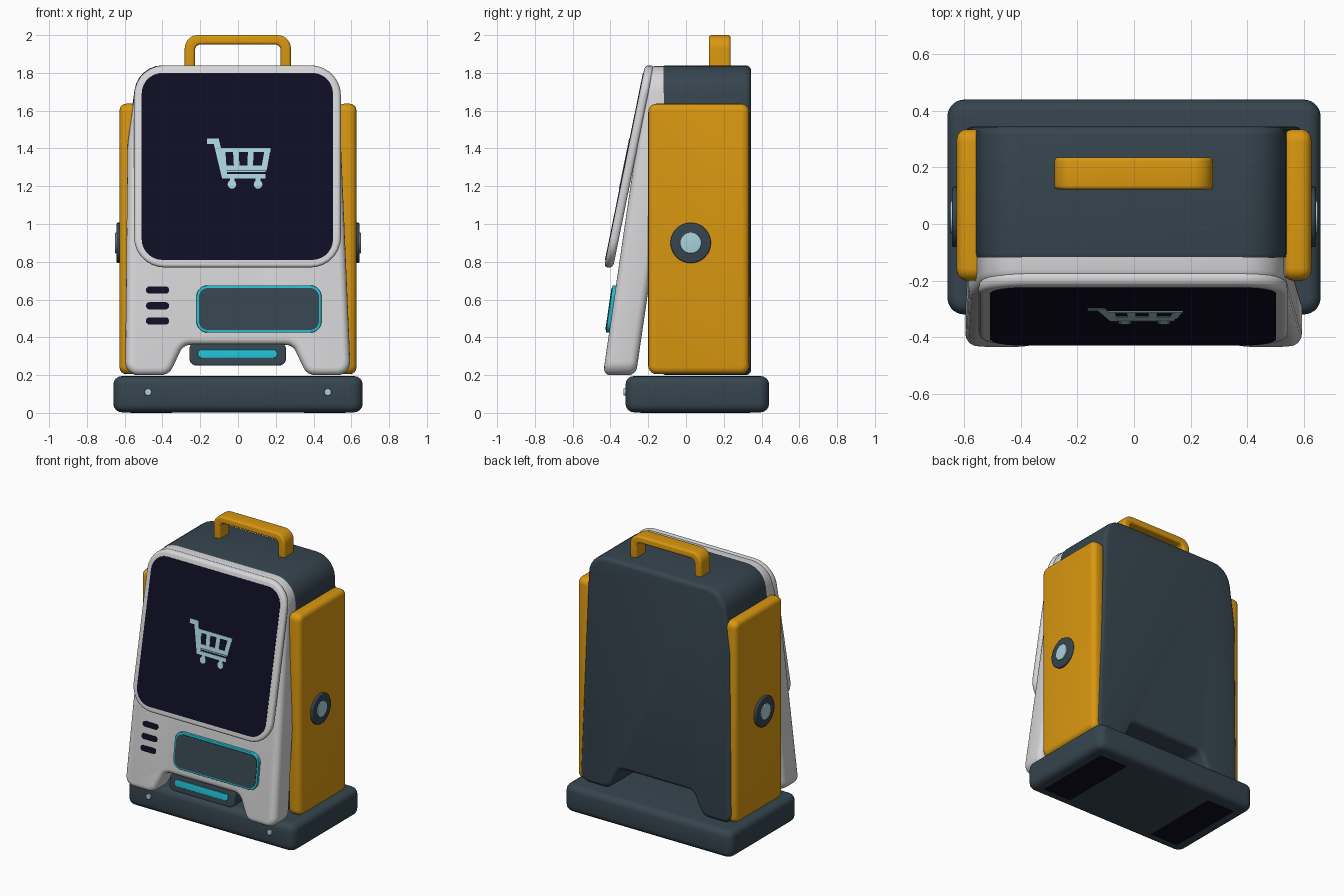
import bpy, bmesh, math
from mathutils import Vector

if "Cube" in bpy.data.objects:
    bpy.data.objects.remove(bpy.data.objects["Cube"])


def material(name, r, g, b):
    lin = [((c / 255 + 0.055) / 1.055) ** 2.4 if c > 10 else c / 255 / 12.92 for c in (r, g, b)]
    m = bpy.data.materials.new(name)
    m.diffuse_color = (*lin, 1)
    m.use_nodes = True
    m.node_tree.nodes["Principled BSDF"].inputs["Base Color"].default_value = m.diffuse_color
    return m


SLATE = material("slate", 54, 69, 79)
ORANGE = material("amber", 218, 152, 16)
WHITE = material("light_grey", 214, 214, 216)
NAVY = material("navy", 15, 14, 36)
TEAL = material("teal", 34, 188, 208)
PALE = material("pale_blue", 170, 210, 220)


def rounded(corners):
    """Outline from (u, v, radius) corners."""
    pts, n = [], len(corners)
    for i, (x, y, r) in enumerate(corners):
        p = Vector((x, y))
        if r <= 0:
            pts.append((x, y))
            continue
        a = (Vector(corners[i - 1][:2]) - p).normalized()
        b = (Vector(corners[(i + 1) % n][:2]) - p).normalized()
        half = a.angle(b) / 2
        c = p + (a + b).normalized() * r / math.sin(half)
        d0 = p + a * r / math.tan(half) - c
        d1 = p + b * r / math.tan(half) - c
        a0 = math.atan2(d0.y, d0.x)
        sweep = (math.atan2(d1.y, d1.x) - a0 + math.pi) % (2 * math.pi) - math.pi
        k = max(2, round(abs(sweep) / (math.pi / 14)))
        for j in range(k + 1):
            t = a0 + sweep * j / k
            pts.append((c.x + r * math.cos(t), c.y + r * math.sin(t)))
    return pts


def rect(u0, u1, v0, v1, r):
    return rounded([(u0, v0, r), (u0, v1, r), (u1, v1, r), (u1, v0, r)])


def circle(u, v, r, n=32):
    return [(u + r * math.cos(2 * math.pi * i / n), v + r * math.sin(2 * math.pi * i / n)) for i in range(n)]


# Mappings from outline (u, v) and depth w to space
def along_x(u, v, w): return (w, u, v)
def along_y(u, v, w): return (u, w, v)
def along_z(u, v, w): return (u, v, w)
def on_panel(u, v, w): return (u, -0.44 + 0.146 * (v - 0.2) + w, v)
def on_bezel(u, v, w): return (u, -0.434 + 0.203 * (v - 0.77) + w, v)


def prism(name, outlines, w0, w1, mapping, mat, bevel=0.0):
    """Extrude one outline (or a list of them) from w0 to w1, rounding the rims."""
    if not isinstance(outlines[0], list):
        outlines = [outlines]
    bm = bmesh.new()
    for pts in outlines:
        lo = [bm.verts.new(mapping(u, v, w0)) for u, v in pts]
        hi = [bm.verts.new(mapping(u, v, w1)) for u, v in pts]
        caps = [bm.faces.new(lo), bm.faces.new(hi)]
        for i in range(len(pts)):
            j = (i + 1) % len(pts)
            bm.faces.new((lo[i], lo[j], hi[j], hi[i]))
    bmesh.ops.recalc_face_normals(bm, faces=bm.faces)
    if bevel:
        rims = list({e for f in caps for e in f.edges})
        bmesh.ops.bevel(bm, geom=rims, offset=bevel, offset_type='OFFSET', segments=4,
                        profile=0.5, affect='EDGES', clamp_overlap=False)
    me = bpy.data.meshes.new(name)
    bm.to_mesh(me)
    bm.free()
    me.materials.append(mat)
    ob = bpy.data.objects.new(name, me)
    bpy.context.collection.objects.link(ob)
    bpy.ops.object.select_all(action='DESELECT')
    ob.select_set(True)
    bpy.context.view_layer.objects.active = ob
    bpy.ops.object.shade_smooth_by_angle(angle=math.radians(35))
    return ob


# Base with two pads underneath
prism("base", rect(-0.66, 0.66, -0.32, 0.44, 0.06), 0.003, 0.195, along_z, SLATE, 0.045)
for s, side in ((-1, "left"), (1, "right")):
    x0, x1 = sorted((s * 0.35, s * 0.57))
    prism(side + "_base_pad", rect(x0, x1, -0.24, 0.34, 0), 0, 0.008, along_z, NAVY)
    prism(side + "_base_light", circle(s * 0.476, 0.11, 0.019, 20), -0.332, -0.31, along_y, PALE, 0.004)


# Main housing and slanted front panel share one arched outline
def housing(i):
    return rounded([(-0.6 + i, 0.2, 0.07), (-0.588 + i, 1.42, 0.4), (-0.53 + i, 1.84 - i, 0.15),
                    (0.53 - i, 1.84 - i, 0.15), (0.6 - i, 0.2, 0.07), (0.365, 0.2, 0.07),
                    (0.29, 0.36, 0.06), (-0.29, 0.36, 0.06), (-0.365, 0.2, 0.07)])


prism("housing", housing(0), -0.135, 0.345, along_y, SLATE, 0.03)
prism("front_panel", housing(0.003), 0, 0.175, on_panel, WHITE, 0.04)

# Screen with raised bezel
prism("screen_bezel", rect(-0.55, 0.545, 0.77, 1.84, 0.16), 0, 0.048, on_bezel, WHITE, 0.02)
prism("screen", rect(-0.51, 0.503, 0.81, 1.8, 0.11), -0.003, 0.005, on_bezel, NAVY)


# Cart pictogram made from thin strokes
def stroke(x0, z0, x1, z1, t):
    d = Vector((x1 - x0, z1 - z0)).normalized() * t / 2
    return [(x0 - d.y, z0 + d.x), (x1 - d.y, z1 + d.x), (x1 + d.y, z1 - d.x), (x0 + d.y, z0 - d.x)]


strokes = [(-0.165, 1.438, -0.11, 1.438, 0.03), (-0.118, 1.45, -0.07, 1.25, 0.032),
           (-0.11, 1.392, 0.173, 1.392, 0.022), (-0.085, 1.297, 0.152, 1.297, 0.026),
           (-0.085, 1.278, 0.145, 1.278, 0.006), (-0.085, 1.252, 0.145, 1.252, 0.024),
           (-0.083, 1.4, -0.075, 1.29, 0.03), (-0.012, 1.4, -0.006, 1.29, 0.03),
           (0.068, 1.4, 0.064, 1.29, 0.03), (0.157, 1.4, 0.138, 1.29, 0.03),
           (-0.03, 1.25, -0.03, 1.21, 0.025), (0.106, 1.25, 0.106, 1.21, 0.025)]
shapes = [stroke(*s) for s in strokes] + [circle(x, 1.21, 0.023, 16) for x in (-0.032, 0.106)]
prism("cart_pictogram", shapes, -0.006, -0.002, on_bezel, PALE)

# Speaker slots
for i, z in enumerate((0.65, 0.567, 0.487)):
    prism(f"speaker_slot_{i + 1}", rect(-0.487, -0.365, z - 0.019, z + 0.019, 0.018), -0.003, 0.005, on_panel, NAVY)

# Small display with teal frame
prism("display_frame", rect(-0.22, 0.442, 0.425, 0.675, 0.06), -0.018, 0.02, on_panel, TEAL, 0.004)
prism("display", rect(-0.207, 0.429, 0.438, 0.662, 0.05), -0.022, -0.01, on_panel, SLATE)

# Tray in the notch with glowing strip
prism("tray", rect(-0.258, 0.255, 0.25, 0.375, 0.04), 0.02, 0.17, on_panel, SLATE, 0.01)
prism("tray_strip", rect(-0.212, 0.207, 0.29, 0.335, 0.02), 0.014, 0.03, on_panel, TEAL, 0.004)

# Side panels with round knobs
for s, side in ((-1, "left"), (1, "right")):
    prism(side + "_panel", rect(-0.2, 0.335, 0.205, 1.637, 0.045), s * 0.527, s * 0.627, along_x, ORANGE, 0.035)
    prism(side + "_knob", circle(0.025, 0.9, 0.107, 40), s * 0.6, s * 0.643, along_x, SLATE, 0.008)
    prism(side + "_knob_cap", circle(0.025, 0.9, 0.056, 32), s * 0.63, s * 0.65, along_x, PALE, 0.004)

# Carry handle
prism("handle", rounded([(-0.282, 1.8, 0), (-0.282, 2.0, 0.07), (0.28, 2.0, 0.07), (0.28, 1.8, 0),
                         (0.226, 1.8, 0), (0.226, 1.95, 0.03), (-0.228, 1.95, 0.03), (-0.228, 1.8, 0)]),
      0.122, 0.236, along_y, ORANGE, 0.014)
